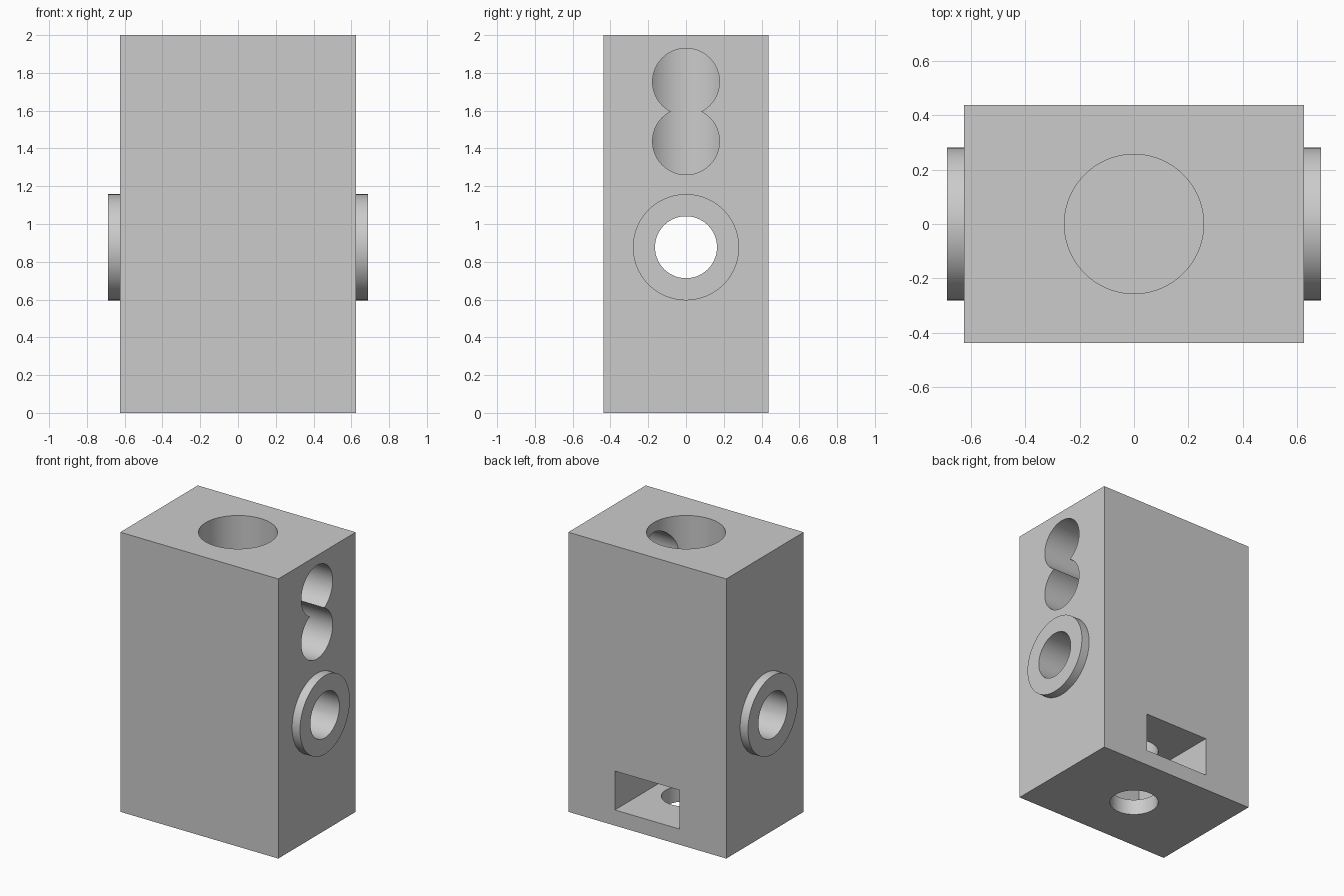
import bpy
import math

cube = bpy.data.objects.get("Cube")
if cube:
    bpy.data.objects.remove(cube, do_unlink=True)

grey = bpy.data.materials.new("plain grey")
grey.use_nodes = True
colour = (0.6, 0.6, 0.6, 1)
grey.diffuse_color = colour
grey.node_tree.nodes["Principled BSDF"].inputs["Base Color"].default_value = colour


def box(name, low, high):
    centre = [(a + b) / 2 for a, b in zip(low, high)]
    bpy.ops.mesh.primitive_cube_add(size=1, location=centre)
    ob = bpy.context.object
    ob.name = name
    ob.scale = [b - a for a, b in zip(low, high)]
    bpy.ops.object.transform_apply(location=True, rotation=True, scale=True)
    ob.data.materials.append(grey)
    return ob


def rod(name, radius, start, end, axis, height=0):
    """Cylinder along x (at the given height) or along z."""
    middle = (start + end) / 2
    along_x = axis == "x"
    bpy.ops.mesh.primitive_cylinder_add(
        vertices=96, radius=radius, depth=end - start,
        location=(middle, 0, height) if along_x else (0, 0, middle),
        rotation=(0, math.pi / 2 if along_x else 0, 0))
    ob = bpy.context.object
    ob.name = name
    bpy.ops.object.transform_apply(location=True, rotation=True, scale=True)
    ob.data.materials.append(grey)
    return ob


def combine(target, tool, operation):
    mod = target.modifiers.new(operation.title(), "BOOLEAN")
    mod.operation = operation
    mod.solver = "EXACT"
    mod.object = tool
    bpy.context.view_layer.objects.active = target
    bpy.ops.object.modifier_apply(modifier=mod.name)
    bpy.data.objects.remove(tool, do_unlink=True)


# Block with a round collar on each side
AXLE_Z = 0.877
BORE = 0.256
block = box("bearing_block", (-0.625, -0.4375, 0), (0.625, 0.4375, 2))
combine(block, rod("collars", 0.281, -0.6875, 0.6875, "x", AXLE_Z), "UNION")

# Blind bore from the top, and two overlapping ports into it from the left side
combine(block, rod("top_bore", BORE, 1.25, 2.2, "z"), "DIFFERENCE")
for z in (1.753, 1.438):
    combine(block, rod("side_port", 0.177, 0, 0.9, "x", z), "DIFFERENCE")

# Axle hole through both collars
combine(block, rod("axle_hole", 0.164, -0.9, 0.9, "x", AXLE_Z), "DIFFERENCE")

# Nut slot from the back and the screw hole from below
combine(block, box("nut_slot", (-BORE, -BORE, 0.112), (BORE, 0.6, 0.39)), "DIFFERENCE")
combine(block, rod("screw_hole", 0.16, -0.2, AXLE_Z, "z"), "DIFFERENCE")

bpy.ops.object.select_all(action="DESELECT")
block.select_set(True)
bpy.context.view_layer.objects.active = block
bpy.ops.object.shade_smooth_by_angle(angle=math.radians(30))
